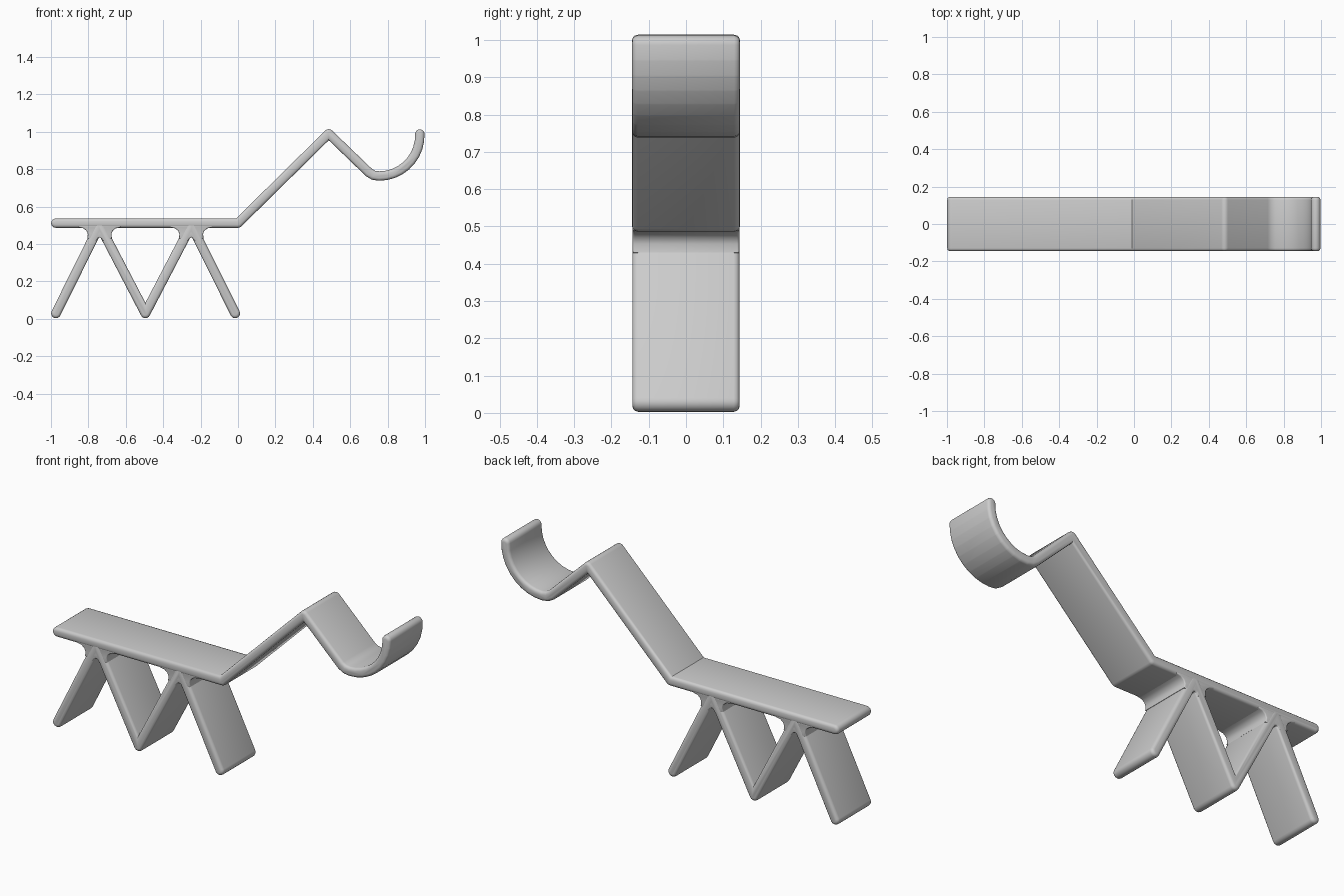
import bpy
import bmesh
import math
from mathutils import Vector, Matrix

cube = bpy.data.objects.get("Cube")
if cube:
    bpy.data.objects.remove(cube, do_unlink=True)

HALF_WIDTH = 0.145
RADIUS = 0.025

GREY = (0.6, 0.6, 0.6, 1.0)
grey = bpy.data.materials.new("plain grey")
grey.use_nodes = True
grey.diffuse_color = GREY
grey.node_tree.nodes["Principled BSDF"].inputs["Base Color"].default_value = GREY


def strip_outline(path, r):
    """Thicken an open x-z path: round ends, round outer and sharp inner corners."""
    pts = [Vector(p) for p in path]
    loop = pts + pts[-2:0:-1]
    outline = []
    for i, p in enumerate(loop):
        d0 = (p - loop[i - 1]).normalized()
        d1 = (loop[(i + 1) % len(loop)] - p).normalized()
        n0, n1 = Vector((-d0.y, d0.x)), Vector((-d1.y, d1.x))
        turn = math.atan2(d0.x * d1.y - d0.y * d1.x, d0.dot(d1))
        if abs(turn) > 3.1:
            turn = -math.pi
        if turn < 0:
            steps = max(1, round(-turn / math.radians(20)))
            for k in range(steps + 1):
                outline.append(p + Matrix.Rotation(turn * k / steps, 2) @ n0 * r)
        else:
            outline.append(p + (n0 + n1) * r / (1 + n0.dot(n1)))
    return outline


def prism(name, outline, half_width, bevel):
    """Extrude an x-z outline across y and round its side rims."""
    bm = bmesh.new()
    rims = [[bm.verts.new((x, y, z)) for x, z in outline]
            for y in (-half_width, half_width)]
    caps = [bm.faces.new(rim) for rim in rims]
    n = len(outline)
    for i in range(n):
        j = (i + 1) % n
        bm.faces.new((rims[0][i], rims[0][j], rims[1][j], rims[1][i]))
    bmesh.ops.recalc_face_normals(bm, faces=bm.faces[:])
    rim_edges = [e for cap in caps for e in cap.edges]
    bmesh.ops.bevel(bm, geom=rim_edges, offset=bevel, segments=3,
                    profile=0.5, affect='EDGES', clamp_overlap=False)
    mesh = bpy.data.meshes.new(name)
    bm.to_mesh(mesh)
    bm.free()
    mesh.materials.append(grey)
    obj = bpy.data.objects.new(name, mesh)
    bpy.context.collection.objects.link(obj)
    bpy.ops.object.select_all(action='DESELECT')
    obj.select_set(True)
    bpy.context.view_layer.objects.active = obj
    bpy.ops.object.shade_smooth_by_angle(angle=math.radians(40))
    return obj


# Flat deck running into the raised arm and the curled hook
hook = [(0.755 + 0.217 * math.cos(a), 0.98 + 0.217 * math.sin(a))
        for a in (math.radians(270 + 92 * k / 9) for k in range(10))]
deck_path = [(-0.974, 0.511), (0, 0.511), (0.485, 0.989),
             (0.70, 0.782), (0.725, 0.767)] + hook
prism("deck_arm_and_hook", strip_outline(deck_path, RADIUS), HALF_WIDTH, 0.016)

# Zigzag legs under the deck
leg_path = [(-0.973, 0.029), (-0.74, 0.5), (-0.495, 0.029),
            (-0.25, 0.5), (-0.015, 0.029)]
prism("zigzag_legs", strip_outline(leg_path, RADIUS + 0.001), HALF_WIDTH - 0.001, 0.016)

# Curved webs where the legs meet the deck
half = [(0.115, 0.505), (0.112, 0.488), (0.086, 0.483), (0.07, 0.470),
        (0.063, 0.453), (0.066, 0.43), (0.018, 0.415), (0.010, 0.430)]
web = half + [(0, 0.435)] + [(-x, z) for x, z in reversed(half)]
for side, cx in (("right", -0.74), ("left", -0.25)):
    prism(side + "_leg_web", [(cx + x, z) for x, z in web], HALF_WIDTH - 0.002, 0.006)
